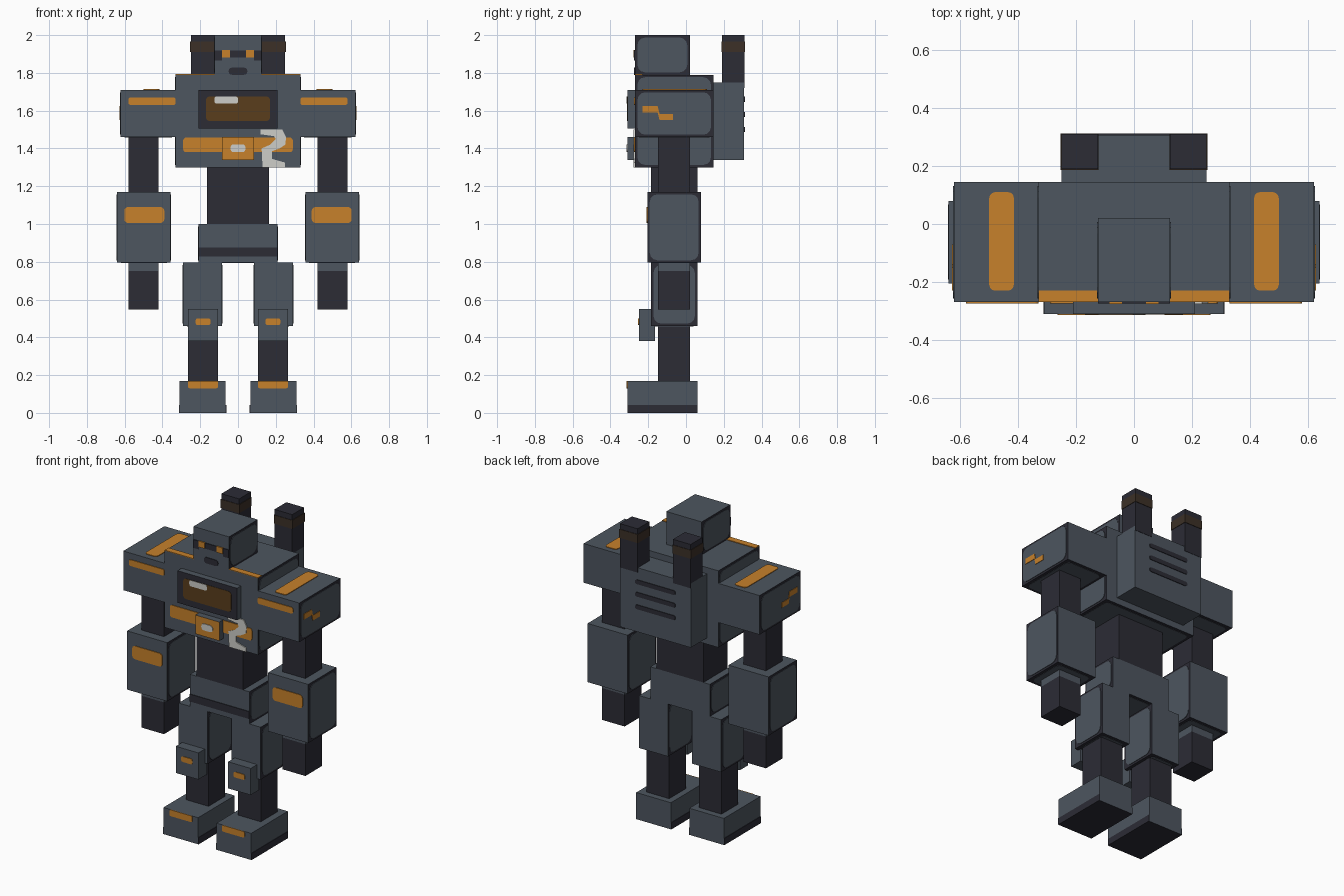
import bpy, bmesh, math
from mathutils import Vector

cube = bpy.data.objects.get("Cube")
if cube:
    bpy.data.objects.remove(cube, do_unlink=True)


def material(name, rgb):
    m = bpy.data.materials.new(name)
    m.use_nodes = True
    m.diffuse_color = (*rgb, 1)
    m.node_tree.nodes["Principled BSDF"].inputs["Base Color"].default_value = (*rgb, 1)
    return m


GREY = material("steel grey", (.075, .092, .115))
DARK = material("charcoal", (.025, .025, .036))
ORANGE = material("orange", (.57, .22, .024))
WHITE = material("off white", (.61, .61, .58))
BROWN = material("amber glass", (.10, .048, .012))
DULL = material("dull bronze", (.045, .03, .02))


def finish(name, bm, mats):
    bmesh.ops.recalc_face_normals(bm, faces=bm.faces)
    mesh = bpy.data.meshes.new(name)
    bm.to_mesh(mesh)
    bm.free()
    for m in mats:
        mesh.materials.append(m)
    ob = bpy.data.objects.new(name, mesh)
    bpy.context.collection.objects.link(ob)
    return ob


def box(name, x, y, z, mat, accent=None, faces=""):
    """Box from ranges; faces named in `faces` (s=sides, b=bottom, f=front) take the accent."""
    bm = bmesh.new()
    bmesh.ops.create_cube(bm, size=1)
    for v in bm.verts:
        v.co = Vector([r[0] if c < 0 else r[1] for r, c in zip((x, y, z), v.co)])
    bm.normal_update()
    for f in bm.faces:
        n = f.normal
        if ("s" in faces and abs(n.x) > .9) or ("b" in faces and n.z < -.9) or ("f" in faces and n.y < -.9):
            f.material_index = 1
    return finish(name, bm, [mat, accent or mat])


def rounded(u, v, r):
    """Outline of a rounded rectangle."""
    if r <= 0:
        return [(u[0], v[0]), (u[1], v[0]), (u[1], v[1]), (u[0], v[1])]
    corners = [(u[1] - r, v[1] - r), (u[0] + r, v[1] - r), (u[0] + r, v[0] + r), (u[1] - r, v[0] + r)]
    pts = []
    for i, (cu, cv) in enumerate(corners):
        for k in range(4):
            a = math.pi / 2 * (i + k / 3)
            pts.append((cu + r * math.cos(a), cv + r * math.sin(a)))
    return pts


def plate(name, axis, at, pts, mat, out, thick=.004):
    """Thin plate with an outline, lying across an axis and facing out (+1 or -1)."""
    def place(p, d):
        c = list(p)
        c.insert(axis, at + out * d)
        return c
    bm = bmesh.new()
    low = [bm.verts.new(place(p, -.002)) for p in pts]
    high = [bm.verts.new(place(p, thick)) for p in pts]
    bm.faces.new(low)
    bm.faces.new(high)
    n = len(pts)
    for i in range(n):
        j = (i + 1) % n
        bm.faces.new((low[i], low[j], high[j], high[i]))
    return finish(name, bm, [mat])


def front(name, y, x, z, mat, r=0, thick=.004):
    return plate(name, 1, y, rounded(x, z, r), mat, -1, thick)


def shrink(r, d):
    return (r[0] + d, r[1] - d)


def armour(name, x, y, z, sides=(-1, 1), bottom=True):
    """Grey block with dark-edged rounded panels on its sides and underside."""
    box(name, x, y, z, GREY, DARK, "sb")
    for s in sides:
        plate(name + "_side_panel", 0, x[s > 0], rounded(shrink(y, .013), shrink(z, .013), .04), GREY, s, .003)
    if bottom:
        plate(name + "_under_panel", 2, z[0], rounded(shrink(x, .02), shrink(y, .02), .03), GREY, -1, .002)


# Head and face
armour("head", (-.125, .125), (-.27, .02), (1.79, 2), bottom=False)
front("eye_band", -.27, (-.125, .125), (1.882, 1.918), DARK)
front("mouth", -.27, (-.05, .05), (1.79, 1.828), DARK, .018)

# Torso, waist and hips
armour("torso", (-.33, .33), (-.27, .145), (1.3, 1.79))
box("waist", (-.165, .165), (-.185, .06), (1, 1.3), DARK)
armour("pelvis", (-.21, .21), (-.185, .06), (.795, 1))
front("pelvis_band", -.185, (-.21, .21), (.828, .875), DARK)

# Chest window
box("window_frame", (-.21, .21), (-.31, -.27), (1.505, 1.71), GREY, DARK, "f")
front("window_glass", -.31, (-.17, .17), (1.545, 1.675), BROWN, .02, .002)
front("window_glint", -.31, (-.125, 0), (1.637, 1.675), WHITE, .012)

# Belt with buckle, and the paint scrape
front("belt_stripe", -.27, (-.29, .29), (1.38, 1.458), ORANGE, .015)
box("buckle", (-.085, .085), (-.31, -.27), (1.34, 1.46), GREY, ORANGE, "f")
front("buckle_badge", -.31, (-.04, .04), (1.38, 1.422), WHITE, .018)
scrape = [(.12, 1.5), (.235, 1.5), (.255, 1.46), (.25, 1.42), (.22, 1.4), (.18, 1.385), (.18, 1.345),
          (.25, 1.325), (.25, 1.3), (.13, 1.3), (.125, 1.4), (.17, 1.42), (.2, 1.45), (.19, 1.465), (.12, 1.475)]
plate("paint_scrape", 1, -.27, scrape, WHITE, -1, .007)

# Backpack with vents
box("backpack", (-.25, .25), (.145, .308), (1.34, 1.75), GREY)
for z in (1.5, 1.58, 1.66):
    plate("back_vent", 1, .308, rounded((-.142, .142), (z - .014, z + .014), .012), DARK, 1)

# Paired parts
for s, side in ((1, "left"), (-1, "right")):
    def X(a, b):
        return (a, b) if s > 0 else (-b, -a)

    def name(part):
        return side + "_" + part

    # Face and torso trim
    front(name("eye"), -.27, X(.042, .085), (1.882, 1.92), ORANGE, 0, .007)
    front(name("cheek_shadow"), -.27, X(.085, .125), (1.865, 1.9), DARK)
    plate(name("collar_stripe"), 2, 1.79, rounded(X(.125, .33), (-.27, -.23), 0), ORANGE, 1)

    # Cannon
    box(name("cannon"), X(.125, .25), (.19, .31), (1.72, 2), DARK)
    box(name("cannon_band"), X(.122, .253), (.187, .313), (1.91, 1.965), DULL)

    # Shoulder
    armour(name("shoulder"), X(.33, .622), (-.27, .145), (1.46, 1.71), (s,))
    plate(name("shoulder_top_stripe"), 2, 1.71, rounded(X(.415, .5), (-.23, .11), .02), ORANGE, 1)
    front(name("shoulder_front_stripe"), -.27, X(.33, .58), (1.63, 1.67), ORANGE, .012)
    mark = [(-.23, 1.59), (-.15, 1.59), (-.14, 1.55), (-.07, 1.55),
            (-.07, 1.583), (-.14, 1.583), (-.15, 1.625), (-.23, 1.625)]
    plate(name("shoulder_mark"), 0, s * .622, mark, ORANGE, s, .006)

    # Arm
    box(name("upper_arm"), X(.42, .58), (-.148, .02), (1.17, 1.46), DARK)
    armour(name("forearm"), X(.357, .64), (-.205, .08), (.795, 1.17))
    front(name("forearm_patch"), -.205, X(.39, .602), (1.005, 1.09), ORANGE, .02)
    box(name("wrist"), X(.42, .58), (-.148, .02), (.75, .795), GREY)
    box(name("hand"), X(.42, .58), (-.148, .02), (.547, .75), DARK)

    # Leg
    armour(name("thigh"), X(.085, .29), (-.185, .06), (.46, .795))
    box(name("knee"), X(.105, .265), (-.25, -.165), (.38, .55), GREY)
    front(name("knee_patch"), -.25, X(.145, .225), (.465, .5), ORANGE, .012)
    box(name("shin"), X(.105, .265), (-.148, .02), (.17, .46), DARK)

    # Foot
    box(name("foot"), X(.065, .31), (-.31, .06), (0, .17), GREY, DARK, "b")
    for e, x in zip((-1, 1), X(.065, .31)):
        plate(name("foot_sole_edge"), 0, x, rounded((-.31, .06), (0, .043), 0), DARK, e, .003)
    front(name("toe_stripe"), -.31, X(.105, .265), (.13, .17), ORANGE, .01)
